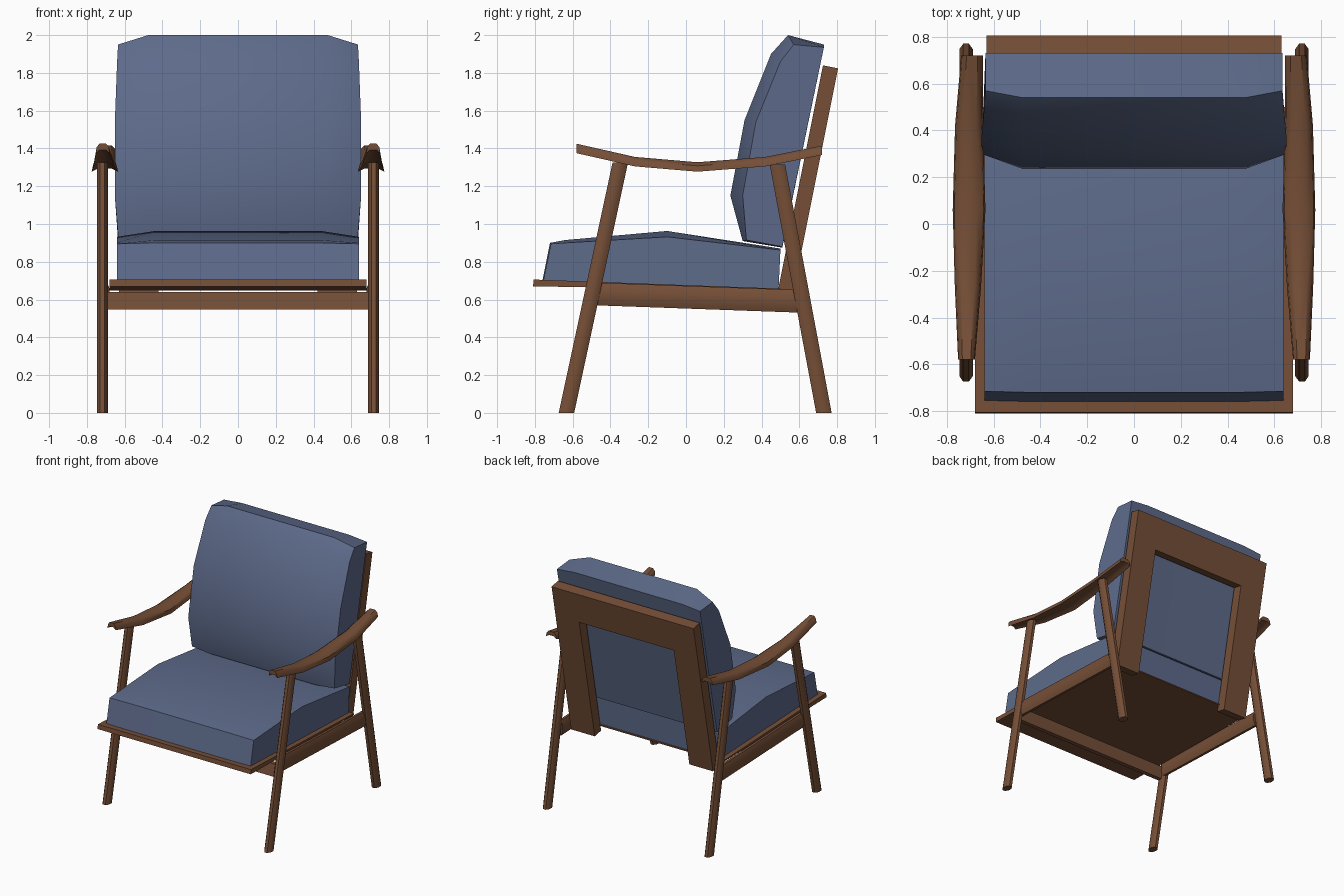
import bpy, bmesh, math

if "Cube" in bpy.data.objects:
    bpy.data.objects.remove(bpy.data.objects["Cube"])


def material(name, color):
    m = bpy.data.materials.new(name)
    m.diffuse_color = color
    m.use_nodes = True
    m.node_tree.nodes["Principled BSDF"].inputs["Base Color"].default_value = m.diffuse_color
    return m


WOOD = material("wood", (0.18, 0.078, 0.038, 1))
FABRIC = material("fabric", (0.11, 0.145, 0.255, 1))


def loft(name, rings, mat, angle=40):
    """Skin equal-length rings of points and cap both ends."""
    bm = bmesh.new()
    vs = [[bm.verts.new(p) for p in r] for r in rings]
    n = len(vs[0])
    for a, b in zip(vs, vs[1:]):
        for i in range(n):
            j = (i + 1) % n
            bm.faces.new((a[i], a[j], b[j], b[i]))
    bm.faces.new(vs[0])
    bm.faces.new(vs[-1])
    bmesh.ops.recalc_face_normals(bm, faces=bm.faces)
    me = bpy.data.meshes.new(name)
    bm.to_mesh(me)
    bm.free()
    ob = bpy.data.objects.new(name, me)
    bpy.context.collection.objects.link(ob)
    me.materials.append(mat)
    bpy.context.view_layer.objects.active = ob
    ob.select_set(True)
    bpy.ops.object.shade_smooth_by_angle(angle=math.radians(angle))
    ob.select_set(False)
    return ob


def oval(ru, rv, n=8):
    """Regular polygon stretched so its flats touch +-ru, +-rv."""
    k = 1 / math.cos(math.pi / n)
    return [(ru * k * math.cos(2 * math.pi * (i + .5) / n),
             rv * k * math.sin(2 * math.pi * (i + .5) / n)) for i in range(n)]


def leg(name, x, bottom, top):
    loft(name, [[(x + u, y + v, z) for u, v in oval(.029, .041)]
                for y, z in (bottom, top)], WOOD, 50)


def cushion(name, middle, edge, inner, outer):
    """Side profile swept over x: full in the middle, slimmer at the edges."""
    rings = [[(-o, y, z) for o, (y, z) in zip(outer, edge)],
             [(-inner, y, z) for y, z in middle],
             [(inner, y, z) for y, z in middle],
             [(o, y, z) for o, (y, z) in zip(outer, edge)]]
    loft(name, rings, FABRIC)


# armrest stations: y, z, centre x, half width; arched cross-section
ARM = [(-.58, 1.4, .716, .036), (-.27, 1.33, .71, .056), (.06, 1.302, .705, .07),
       (.42, 1.33, .705, .06), (.72, 1.39, .692, .047)]
SECTION = [(-1, -.025), (-.9, .006), (-.5, .025), (.5, .025),
           (.9, .006), (1, -.025), (.5, -.008), (-.5, -.008)]

for s, side in ((-1, "left"), (1, "right")):
    leg(f"front_leg_{side}", s * .718, (-.633, 0), (-.348, 1.325))
    leg(f"back_leg_{side}", s * .718, (.73, 0), (.484, 1.315))
    loft(f"armrest_{side}", [[(s * (x + u * w), y, z + v) for u, v in SECTION]
                             for y, z, x, w in ARM], WOOD)
    # side rail between the legs
    loft(f"side_rail_{side}", [[(s * .703 + u, y, z + v) for u, v in oval(.024, .06)]
                               for y, z in ((-.49, .63), (.595, .591))], WOOD, 50)

# cross rail between the front legs
loft("front_rail", [[(x, y, z) for y, z in ((-.535, .548), (-.5, .548), (-.48, .64), (-.515, .64))]
                    for x in (-.69, .69)], WOOD)

# thin sloping seat board
loft("seat_board", [[(x, y, z) for y, z in ((-.81, .67), (-.806, .706), (.5, .658), (.5, .648))]
                    for x in (-.68, .68)], WOOD)

# reclined backrest frame: one top bar and two posts
U = [(-.63, .6), (-.63, 1.84), (.63, 1.84), (.63, .6),
     (.42, .6), (.42, 1.59), (-.42, 1.59), (-.42, .6)]
loft("backrest_frame", [[(x, .725 + (z - 1.84) * .2 + d, z - d * .2) for x, z in U]
                        for d in (0, .08)], WOOD, 30)

# seat cushion
cushion("seat_cushion",
        [(-.76, .7), (-.72, .9), (-.64, .915), (-.1, .963), (.5, .87), (.49, .655)],
        [(-.755, .7), (-.715, .895), (-.64, .9), (-.1, .932), (.5, .862), (.49, .655)],
        .44, [.64] * 6)

# back cushion
cushion("back_cushion",
        [(.3, .91), (.235, 1.15), (.31, 1.55), (.45, 1.9), (.54, 2), (.73, 1.95), (.51, .875)],
        [(.32, .915), (.3, 1.15), (.37, 1.54), (.5, 1.86), (.57, 1.95), (.73, 1.935), (.51, .88)],
        .475, [.633, .652, .652, .64, .635, .635, .633])
